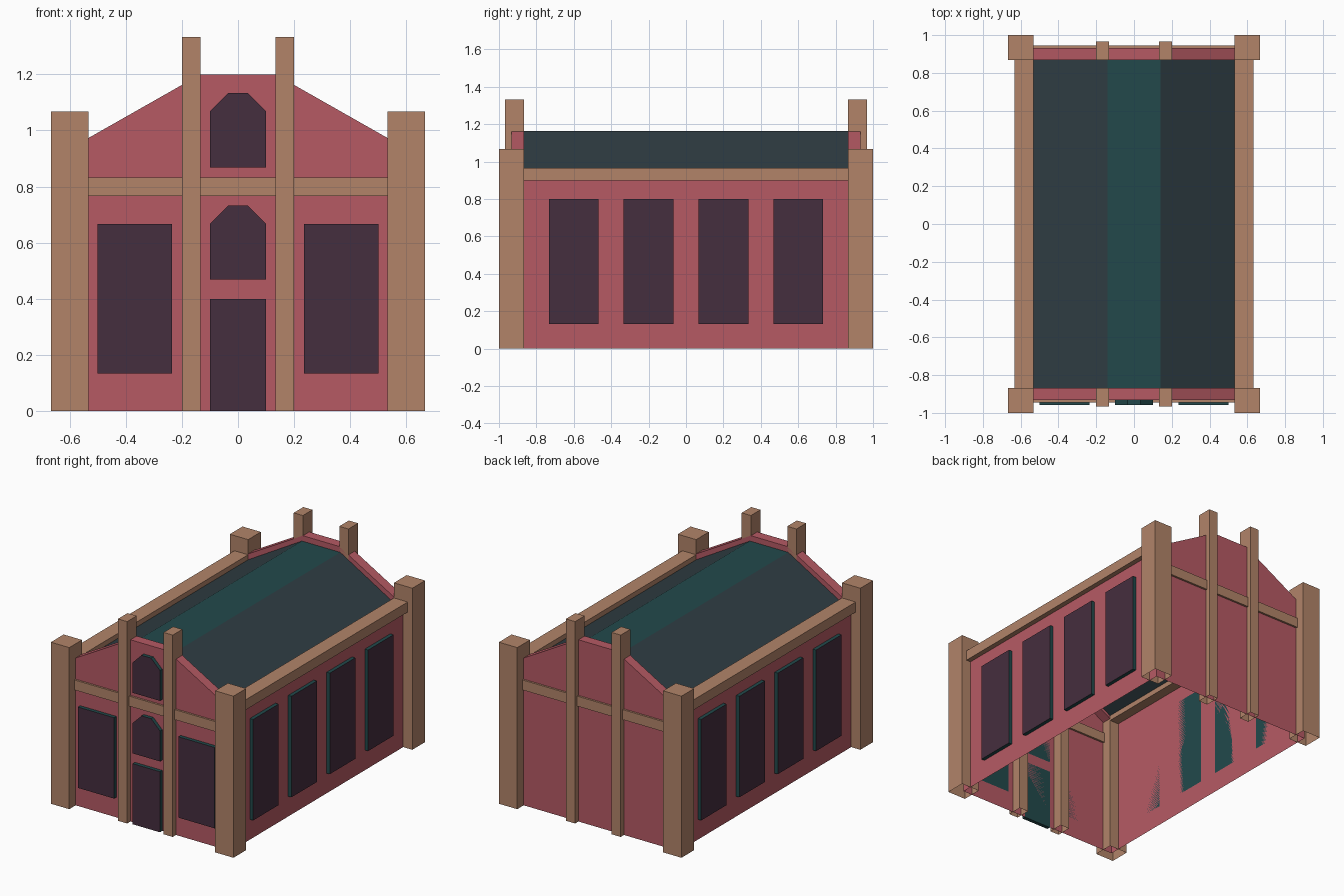
import bpy, bmesh

if "Cube" in bpy.data.objects:
    bpy.data.objects.remove(bpy.data.objects["Cube"])


def material(name, r, g, b):
    lin = [((c / 255 + 0.055) / 1.055) ** 2.4 for c in (r, g, b)]
    m = bpy.data.materials.new(name)
    m.diffuse_color = (*lin, 1)
    m.use_nodes = True
    m.node_tree.nodes["Principled BSDF"].inputs["Base Color"].default_value = m.diffuse_color
    return m


BRICK = material("red_brick", 182, 90, 100)
STONE = material("tan_stone", 178, 132, 105)
GLASS = material("dark_glass", 69, 46, 62)
TEAL = material("teal_metal", 34, 73, 75)
SLATE = material("slate_roof", 48, 62, 68)


def finish(name, bm, *mats):
    me = bpy.data.meshes.new(name)
    bm.to_mesh(me)
    bm.free()
    for m in mats:
        me.materials.append(m)
    ob = bpy.data.objects.new(name, me)
    bpy.context.collection.objects.link(ob)
    return ob


def box(name, x, y, z, mat, open_bottom=False):
    bm = bmesh.new()
    bmesh.ops.create_cube(bm, size=1)
    for v in bm.verts:
        v.co = [r[0] if c < 0 else r[1] for r, c in zip((x, y, z), v.co)]
    bm.normal_update()
    if open_bottom:
        down = [f for f in bm.faces if f.normal.z < -0.5]
        bmesh.ops.delete(bm, geom=down, context='FACES_ONLY')
    return finish(name, bm, mat)


def sheet(name, points, offset, mats):
    """Flat polygon, optionally extruded by an offset into a solid."""
    bm = bmesh.new()
    f = bm.faces.new([bm.verts.new(p) for p in points])
    if offset:
        r = bmesh.ops.extrude_face_region(bm, geom=[f], use_keep_orig=True)
        moved = [v for v in r["geom"] if isinstance(v, bmesh.types.BMVert)]
        bmesh.ops.translate(bm, verts=moved, vec=offset)
        bmesh.ops.recalc_face_normals(bm, faces=bm.faces)
    return finish(name, bm, *mats)


def window(name, profile, place, out):
    """Plate with glass on its outer face and teal metal edges."""
    off = [0.024 * c for c in out]
    ob = sheet(name, [place(*p) for p in profile], off, (TEAL, GLASS))
    for p in ob.data.polygons:
        p.material_index = int(sum(a * b for a, b in zip(p.normal, out)) > 0.9)


def rect(a, b, z0, z1):
    return [(a, z0), (b, z0), (b, z1), (a, z1)]


def arch(z0):
    return [(-.1, z0), (.1, z0), (.1, z0 + .2), (.035, z0 + .265),
            (-.035, z0 + .265), (-.1, z0 + .2)]


GABLE = [(.533, .973), (.133, 1.2), (-.133, 1.2), (-.533, .973)]

for s, end in ((-1, "front"), (1, "back")):
    def span(a, b):
        return sorted((s * a, s * b))

    # end wall sheet with gable outline
    outline = [(-.533, .9), (-.6, .9), (-.6, 0), (.6, 0), (.6, .9), (.533, .9)]
    sheet(end + "_wall", [(x, s * .933, z) for x, z in outline + GABLE], None, (BRICK,))
    # parapet following the gable, as thick as the pilasters' inner half
    strip = GABLE + [(x, z - .06) for x, z in reversed(GABLE)]
    sheet(end + "_parapet", [(x, s * .9325, z) for x, z in strip],
          (0, -s * .0655, 0), (BRICK,))
    # stone band
    box(end + "_band", (-.533, .533), span(.92, .946), (.767, .833), STONE)
    for t, side in ((-1, "left"), (1, "right")):
        box(f"{end}_{side}_corner_pillar", sorted((t * .533, t * .667)),
            span(.867, 1), (0, 1.067), STONE, True)
        box(f"{end}_{side}_pilaster", sorted((t * .133, t * .2)),
            span(.867, .967), (0, 1.333), STONE, True)

# side walls, cornices and side windows
for t, side in ((-1, "left"), (1, "right")):
    sheet(side + "_wall", [(t * .6, y, z) for y, z in rect(-.933, .933, 0, .94)],
          None, (BRICK,))
    box(side + "_cornice", sorted((t * .533, t * .633)), (-.867, .867), (.9, .967), STONE)
    for i, y in enumerate((-.6, -.2, .2, .6)):
        window(f"{side}_window_{i + 1}", rect(y - .133, y + .133, .133, .8),
               lambda a, z: (t * .6, a, z), (t, 0, 0))

# front openings
for name, prof in (("door", rect(-.1, .1, 0, .4)),
                   ("lower_arched_window", arch(.468)),
                   ("upper_arched_window", arch(.868)),
                   ("front_left_window", rect(-.5, -.235, .133, .667)),
                   ("front_right_window", rect(.235, .5, .133, .667))):
    window(name, prof, lambda a, z: (a, -.933, z), (0, -1, 0))

# roof: slate slopes and a flat teal ridge
bm = bmesh.new()
rows = [[bm.verts.new((x, y, z)) for y in (-.868, .868)]
        for x, z in ((-.535, .933), (-.14, 1.163), (.14, 1.163), (.535, .933))]
for a, b in zip(rows, rows[1:]):
    f = bm.faces.new((a[0], b[0], b[1], a[1]))
    f.normal_update()
    f.material_index = int(f.normal.z > .95)
finish("roof", bm, SLATE, TEAL)
